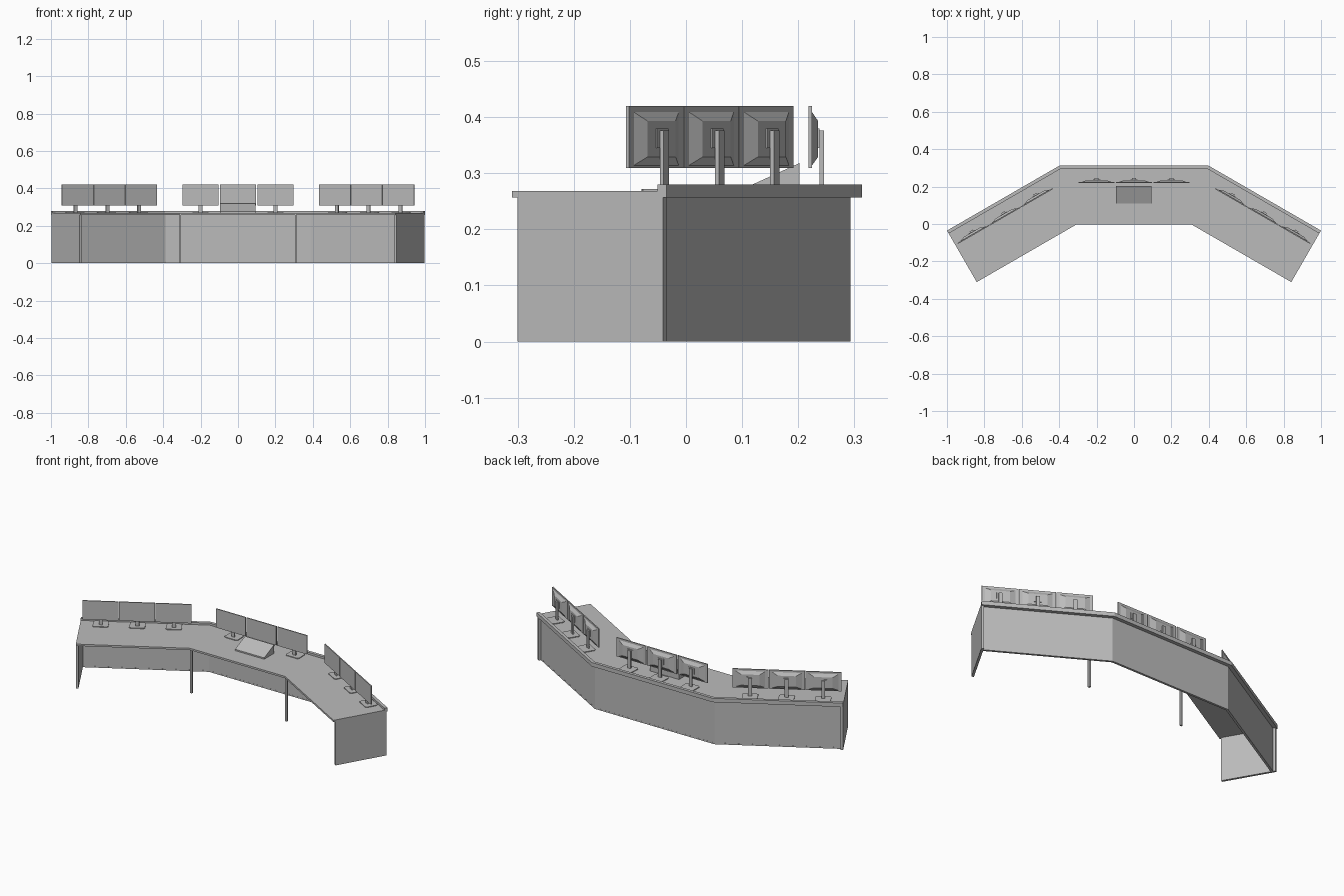
import bpy, bmesh, math
from mathutils import Matrix, Vector

if "Cube" in bpy.data.objects:
    bpy.data.objects.remove(bpy.data.objects["Cube"])

A = math.radians(30)
grey = bpy.data.materials.new("light grey")
grey.diffuse_color = (0.5, 0.5, 0.5, 1)
grey.use_nodes = True
grey.node_tree.nodes["Principled BSDF"].inputs["Base Color"].default_value = grey.diffuse_color


def finish(name, bm, matrix=Matrix()):
    bmesh.ops.recalc_face_normals(bm, faces=bm.faces)
    me = bpy.data.meshes.new(name)
    bm.to_mesh(me)
    bm.free()
    me.materials.append(grey)
    ob = bpy.data.objects.new(name, me)
    ob.matrix_world = matrix
    bpy.context.collection.objects.link(ob)
    return ob


def add_loft(bm, bottom, top):
    """Solid between two matching rings of points."""
    a = [bm.verts.new(p) for p in bottom]
    b = [bm.verts.new(p) for p in top]
    bm.faces.new(a[::-1])
    bm.faces.new(b)
    n = len(a)
    for i in range(n):
        j = (i + 1) % n
        bm.faces.new((a[i], a[j], b[j], b[i]))


def prism(name, pts, z0, z1, matrix=Matrix()):
    bm = bmesh.new()
    add_loft(bm, [(x, y, z0) for x, y in pts], [(x, y, z1) for x, y in pts])
    return finish(name, bm, matrix)


def rect(x0, x1, y0, y1):
    return [(x0, y0), (x1, y0), (x1, y1), (x0, y1)]


# Desk plan: straight centre with two wings bent forward by 30 degrees
HALF, FRONT, WING, DEPTH = 0.31, -0.004, 0.613, 0.318
d = Vector((math.cos(A), -math.sin(A)))
n = Vector((math.sin(A), math.cos(A)))


def line(t, inset=0.0):
    """Right half of the bent line at depth t behind the front edge."""
    corner = Vector((HALF + t * math.tan(A / 2), FRONT + t))
    end = Vector((HALF, FRONT)) + d * (WING - inset) + n * t
    return [corner, end]


def band(name, t0, t1, z0, z1, inset=0.0):
    (c0, e0), (c1, e1) = line(t0, inset), line(t1, inset)
    right = [c0, e0, e1, c1]
    left = [Vector((-p.x, p.y)) for p in reversed(right)]
    return prism(name, [tuple(p) for p in right + left], z0, z1)


band("desk_top", 0, DEPTH - 0.018, 0.257, 0.268)
band("back_ledge", DEPTH - 0.018, DEPTH, 0.257, 0.28)
band("back_panel", 0.285, 0.297, 0.008, 0.257, 0.013)
band("back_panel_foot", 0.2845, 0.2975, 0.0, 0.008, 0.013)


def frame(x, y, side):
    """Local frame turned to follow the centre (0) or a wing (+1 / -1)."""
    return Matrix.Translation((x, y, 0)) @ Matrix.Rotation(-A * side, 4, 'Z')


# End panels and front posts
for side, tag in ((1, "right"), (-1, "left")):
    end = line(0)[1]
    xs = (-0.013, 0) if side > 0 else (0, 0.013)
    prism("end_panel_" + tag, rect(*xs, 0.012, 0.311), 0, 0.257,
          frame(side * end.x, end.y, side))
    prism("front_post_" + tag,
          rect(side * HALF - 0.006, side * HALF + 0.006, 0.004, 0.016), 0, 0.257)


def ring(hw, z0, z1, y):
    return [(-hw, y, z0), (hw, y, z0), (hw, y, z1), (-hw, y, z1)]


def monitor(tag, m):
    # Thin screen with a tapered rear housing and a mount block
    bm = bmesh.new()
    add_loft(bm, ring(0.0965, 0.309, 0.42, 0), ring(0.0965, 0.309, 0.42, 0.006))
    add_loft(bm, ring(0.08, 0.314, 0.409, 0.006), ring(0.05, 0.329, 0.393, 0.017))
    add_loft(bm, ring(0.02, 0.345, 0.38, 0.017), ring(0.02, 0.345, 0.38, 0.0195))
    finish("monitor_screen_" + tag, bm, m)
    # Upright and base plate with clipped corners
    prism("monitor_stand_" + tag, rect(-0.01, 0.01, 0.0195, 0.027), 0.272, 0.376, m)
    c = 0.008
    base = [(-0.043 + c, -0.004), (0.043 - c, -0.004), (0.043, -0.004 + c),
            (0.041, 0.069 - c), (0.041 - c, 0.069), (-0.041 + c, 0.069),
            (-0.041, 0.069 - c), (-0.043, -0.004 + c)]
    prism("monitor_base_" + tag, base, 0.268, 0.272, m)


for side, tag, x, y, step in ((0, "centre", 0, 0.2185, 0.2),
                              (1, "right", 0.687, 0.04, 0.1965),
                              (-1, "left", -0.687, 0.04, 0.1965)):
    for i in (-1, 0, 1):
        monitor(f"{tag}_{i + 2}", frame(x, y, side) @ Matrix.Translation((i * step, 0, 0)))

# Sloped console on the centre desk
bm = bmesh.new()
profile = [(0.11, 0.268), (0.202, 0.268), (0.202, 0.318), (0.11, 0.276)]
add_loft(bm, [(-0.096, y, z) for y, z in profile], [(0.094, y, z) for y, z in profile])
finish("sloped_console", bm)
